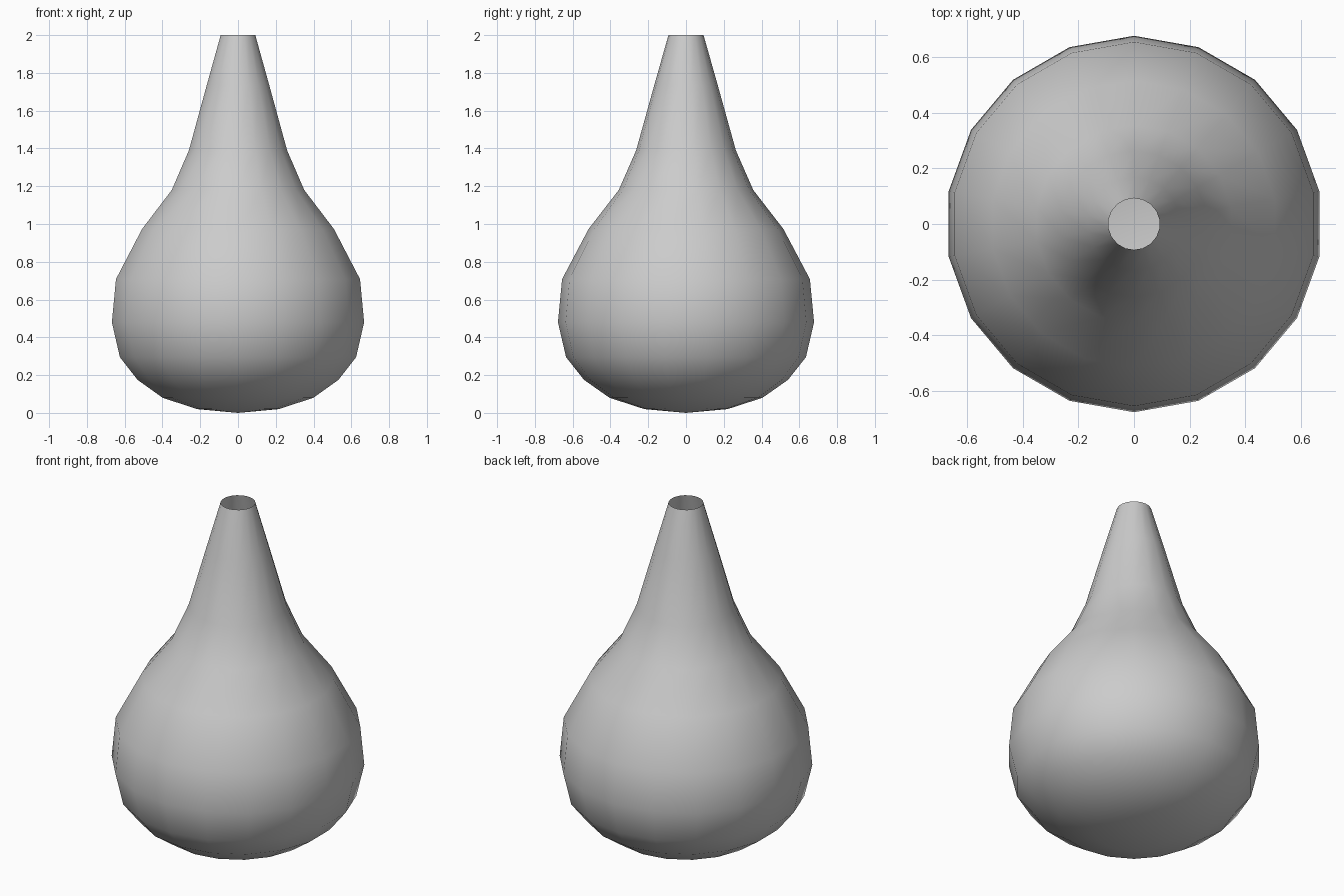
import bpy, bmesh
from math import cos, sin, pi

if "Cube" in bpy.data.objects:
    bpy.data.objects.remove(bpy.data.objects["Cube"])

SIDES = 18
# Vase profile: radius, height (open mouth at the top)
PROFILE = [(0.22, 0.02), (0.405, 0.08), (0.54, 0.175), (0.635, 0.295),
           (0.678, 0.48), (0.656, 0.708), (0.516, 0.973), (0.356, 1.18),
           (0.264, 1.39), (0.168, 1.735), (0.093, 2.0)]

bm = bmesh.new()

# Rings of the body, with a vertex on the y axis
rings = []
for r, z in PROFILE:
    rings.append([bm.verts.new((r * cos(pi / 2 + 2 * pi * i / SIDES),
                                r * sin(pi / 2 + 2 * pi * i / SIDES), z))
                  for i in range(SIDES)])

# Walls
for low, high in zip(rings, rings[1:]):
    for i in range(SIDES):
        j = (i + 1) % SIDES
        bm.faces.new((low[i], low[j], high[j], high[i]))

# Rounded base closing to a pole
pole = bm.verts.new((0, 0, 0))
for i in range(SIDES):
    bm.faces.new((pole, rings[0][(i + 1) % SIDES], rings[0][i]))

for f in bm.faces:
    f.smooth = True

mesh = bpy.data.meshes.new("vase_body")
bm.to_mesh(mesh)
bm.free()
bpy.context.collection.objects.link(bpy.data.objects.new("vase_body", mesh))
